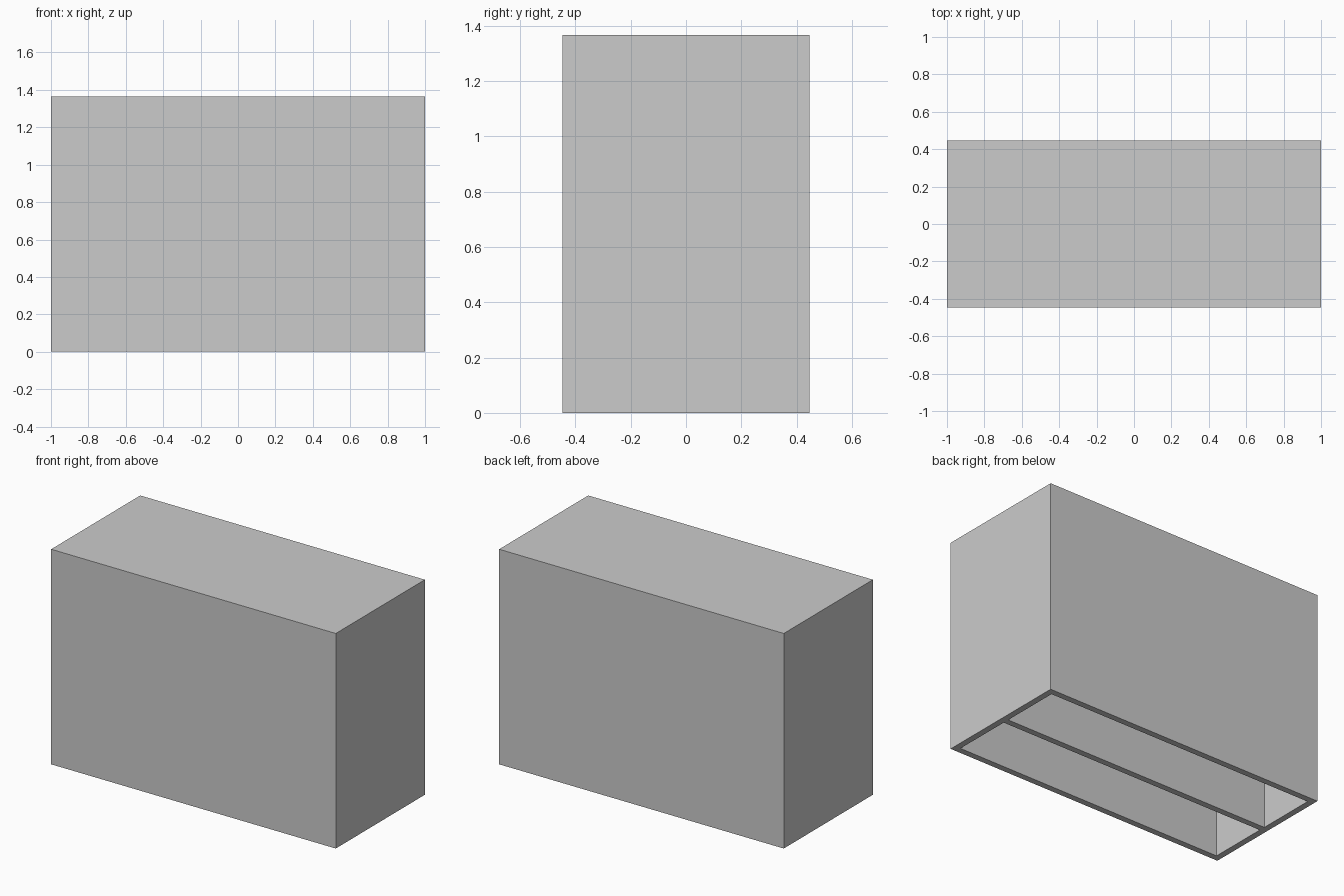
import bpy, bmesh
from mathutils import Matrix

if "Cube" in bpy.data.objects:
    bpy.data.objects.remove(bpy.data.objects["Cube"])

W, D, H, T = 2.0, 0.894, 1.366, 0.04  # width, depth, height, wall thickness


def box(name, size, z_mid, open_bottom=False):
    bm = bmesh.new()
    bmesh.ops.create_cube(bm, size=1, matrix=Matrix.Translation((0, 0, z_mid)) @ Matrix.Diagonal((*size, 1)))
    if open_bottom:
        bm.normal_update()
        bottom = [f for f in bm.faces if f.normal.z < -0.5]
        bmesh.ops.delete(bm, geom=bottom, context='FACES_ONLY')
    mesh = bpy.data.meshes.new(name)
    bm.to_mesh(mesh)
    bm.free()
    obj = bpy.data.objects.new(name, mesh)
    bpy.context.collection.objects.link(obj)
    return obj


# Hollow case, open underneath
case = box("outer_case", (W, D, H), H / 2, open_bottom=True)
solid = case.modifiers.new("wall_thickness", 'SOLIDIFY')
solid.thickness = T
solid.offset = -1
solid.use_even_offset = True

# Lengthwise wall splitting the inside into two bays
box("centre_divider", (W - 2 * T, T, H - T), (H - T) / 2)
